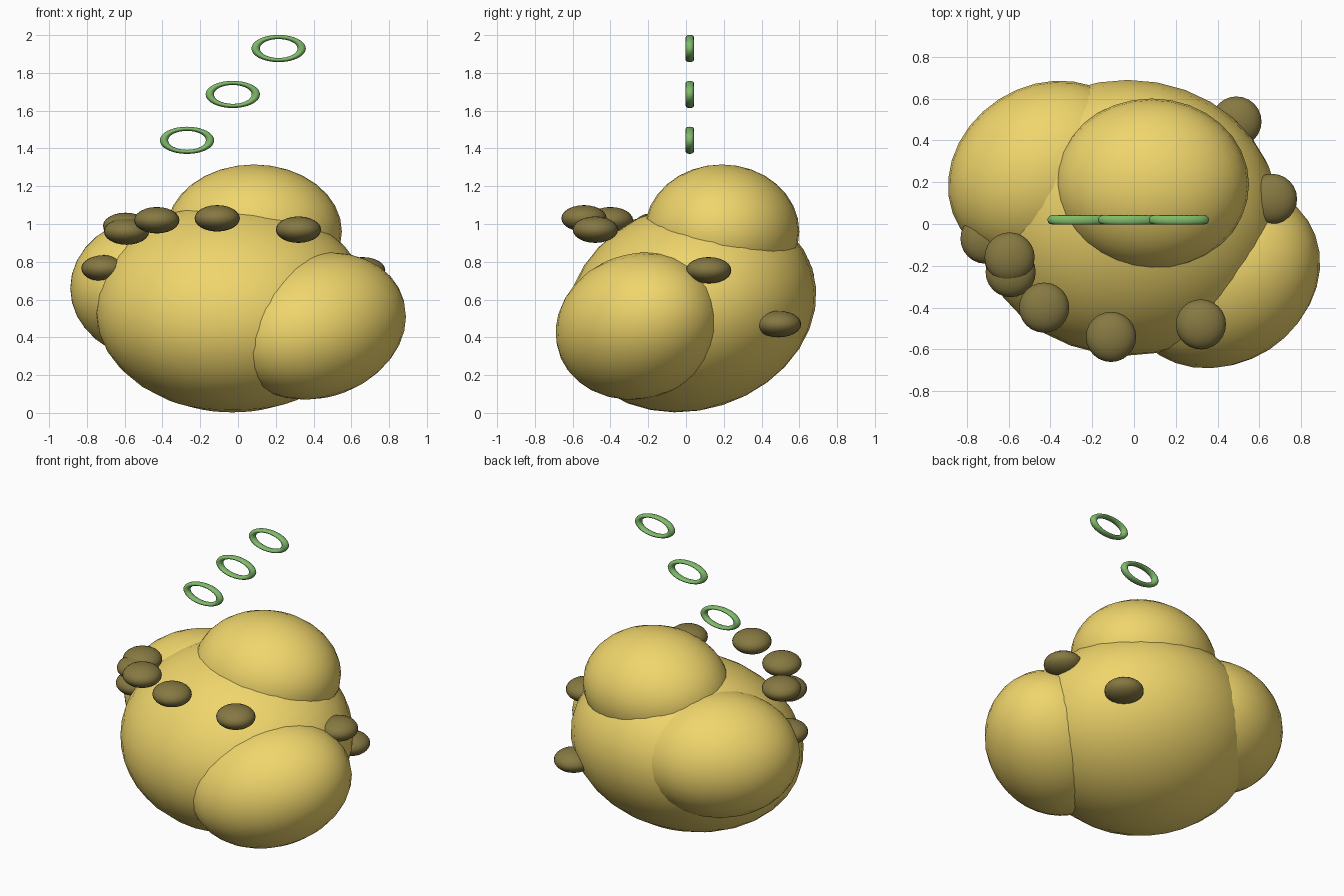
import bpy
from math import radians

if "Cube" in bpy.data.objects:
    bpy.data.objects.remove(bpy.data.objects["Cube"])


def material(name, rgb):
    m = bpy.data.materials.new(name)
    m.diffuse_color = (*rgb, 1)
    m.use_nodes = True
    m.node_tree.nodes["Principled BSDF"].inputs["Base Color"].default_value = m.diffuse_color
    return m


GOLD = material("gold", (0.87, 0.67, 0.15))
BROWN = material("brown", (0.24, 0.19, 0.055))
GREEN = material("green", (0.22, 0.50, 0.15))


def finish(obj, name, mat):
    obj.name = name
    obj.data.materials.append(mat)
    bpy.ops.object.shade_smooth()


def blob(name, centre, radii, mat, rot=(0, 0, 0), seg=32, rings=16):
    bpy.ops.mesh.primitive_uv_sphere_add(
        segments=seg, ring_count=rings, radius=1, location=centre,
        rotation=[radians(a) for a in rot])
    obj = bpy.context.object
    obj.scale = radii
    finish(obj, name, mat)


# Lumpy nugget body
blob("body", (-0.03, 0.03, 0.56), (0.73, 0.671, 0.544), GOLD, (17.8, 0, 0))
blob("top_lump", (0.085, 0.19, 0.96), (0.465, 0.41, 0.355), GOLD)
blob("right_lump", (0.42, -0.25, 0.46), (0.50, 0.418, 0.378), GOLD, (0, -17, 33))
blob("left_lump", (-0.42, 0.245, 0.66), (0.49, 0.418, 0.385), GOLD, (0, 0, 33))

# Flattened dark spots around the body
spots = [(-0.11, -0.54, 1.03), (0.32, -0.48, 0.97), (-0.43, -0.40, 1.02),
         (-0.595, -0.16, 0.99), (-0.59, -0.23, 0.96), (-0.71, -0.07, 0.765),
         (0.66, 0.12, 0.755), (0.49, 0.49, 0.47)]
for i, p in enumerate(spots):
    blob(f"spot_{i + 1}", p, (0.12, 0.12, 0.07), BROWN, seg=24, rings=12)

# Rising row of upright oval rings
for i in range(3):
    bpy.ops.mesh.primitive_torus_add(
        major_radius=0.122, minor_radius=0.022, major_segments=32, minor_segments=12,
        location=(-0.27 + 0.2425 * i, 0.02, 1.443 + 0.243 * i),
        rotation=(radians(90), 0, 0))
    ring = bpy.context.object
    ring.scale = (1, 0.5, 1)
    finish(ring, f"ring_{i + 1}", GREEN)
